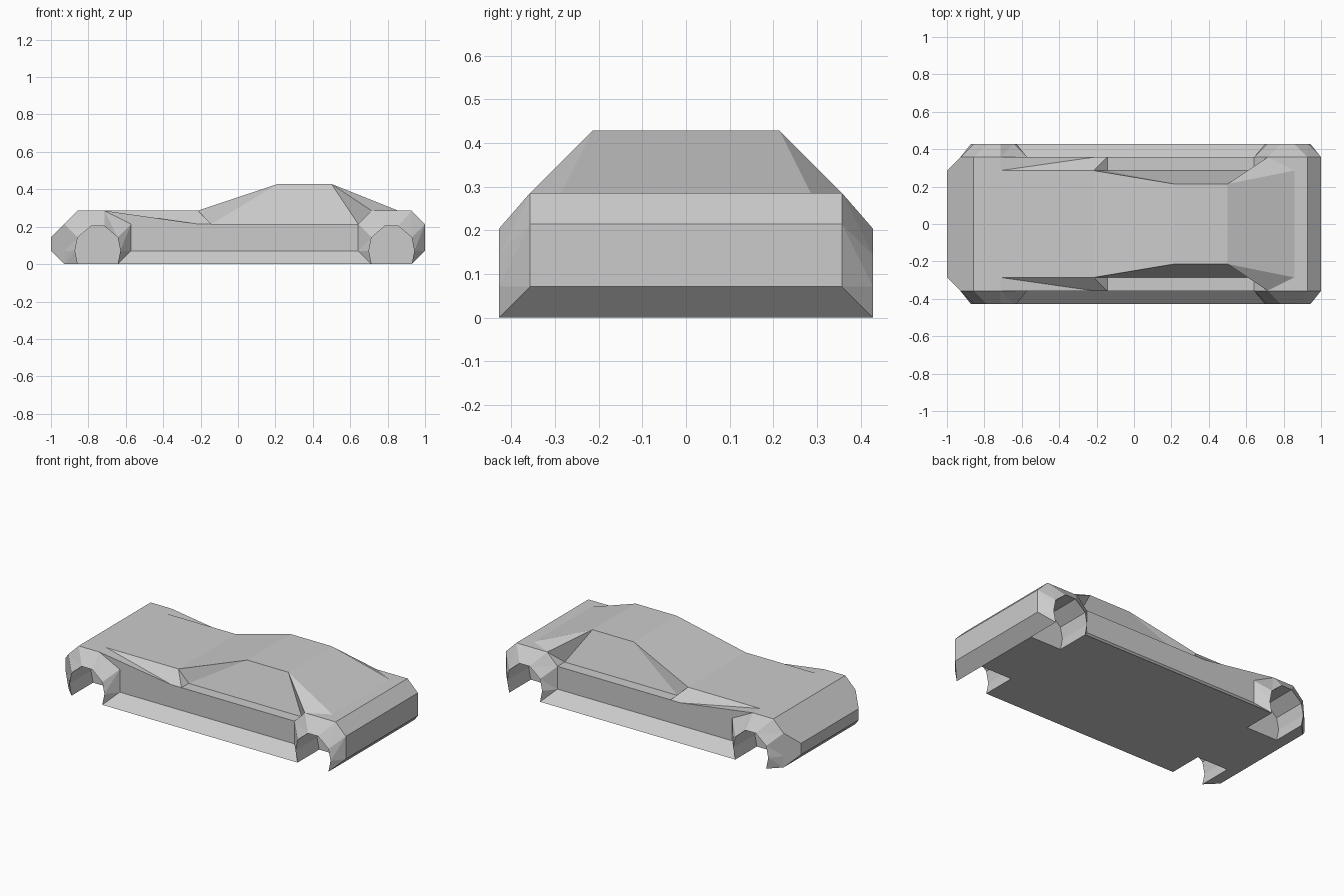
import bpy, bmesh
from mathutils import Vector

if "Cube" in bpy.data.objects:
    bpy.data.objects.remove(bpy.data.objects["Cube"])

U = 1 / 14          # modelling grid: the car is 28 units long
bm = bmesh.new()


def face(*pts):
    """One polygon in grid units (x, y, z)."""
    bm.faces.new([bm.verts.new(Vector(p) * U) for p in pts])


def sides(*pts):
    """The same polygon on the left and right of the car."""
    face(*pts)
    face(*[(x, -y, z) for x, y, z in reversed(pts)])


def ribbon(profile):
    """Cross-car strip from profile points (x, z, half width)."""
    for (x0, z0, w0), (x1, z1, w1) in zip(profile, profile[1:]):
        face((x0, -w0, z0), (x1, -w1, z1), (x1, w1, z1), (x0, w0, z0))


def wheel_arch(outer, opening):
    """Flare from the body out to the opening, then the inner well."""
    rim = [(x, 6, z) for x, z in opening]
    well = [(x, 3, z) for x, z in opening]
    for i in range(len(rim) - 1):
        sides(outer[i], outer[i + 1], rim[i + 1])
        sides(outer[i], rim[i + 1], rim[i])
        sides(rim[i], rim[i + 1], well[i + 1], well[i])
    sides(*well)


# nose and bonnet front
ribbon([(-13, 0, 5), (-14, 1, 4), (-14, 2, 4), (-12, 4, 5), (-10, 4, 5)])
# bonnet, windscreen, roof, rear window
ribbon([(-10, 4, 4), (-3, 4, 4), (3, 6, 3), (7, 6, 3), (12, 4, 4)])
# rear deck and tail
ribbon([(12, 4, 4), (13, 4, 5), (14, 3, 5), (14, 1, 5), (13, 0, 6)])

# nose corners
sides((-14, 4, 1), (-14, 4, 2), (-13, 5, 3), (-13, 5, 1))
sides((-14, 4, 2), (-12, 5, 4), (-13, 5, 3))
sides((-14, 4, 1), (-13, 5, 1), (-13, 5, 0))

# sills and doors
sides((-9, 6, 0), (10, 6, 0), (9, 5, 1), (-8, 5, 1))
sides((-8, 5, 1), (9, 5, 1), (9, 5, 3), (-8, 5, 3))

# front fender ramp and the tapered wedge beside the bonnet
A, B, C, D, E = (-10, 4, 4), (-3, 4, 4), (-2, 5, 3), (-3, 5, 3), (-2, 4, 3)
F, G = (-10, 5, 4), (-8, 5, 3)
sides(A, F, D)
sides(F, G, D)
sides(A, B, D)
sides(B, C, D)
sides(B, E, C)

# shelf under the side windows, side windows
R, S = (7, 3, 6), (9, 4, 3)
sides(C, E, S, (9, 5, 3))
sides(B, (3, 3, 6), E)
sides(E, (3, 3, 6), R, S)

# rear pillars and deck shoulders
H = (10, 5, 4)
sides(R, S, H)
sides(S, (9, 5, 3), H)
sides(R, H, (12, 4, 4))
sides(H, (12, 4, 4), (13, 5, 4))

# front and rear wheel arches
wheel_arch([(-13, 5, 0), (-13, 5, 1), (-13, 5, 3), (-12, 5, 4),
            (-10, 5, 4), (-8, 5, 3), (-8, 5, 1), (-9, 6, 0)],
           [(-12, 0), (-12.2, 1), (-12, 2), (-11, 2.85),
            (-10, 2.85), (-9, 2), (-8.8, 1), (-9, 0)])
wheel_arch([(10, 6, 0), (9, 5, 1), (9, 5, 3), (10, 5, 4),
            (13, 5, 4), (14, 5, 3), (14, 5, 1), (13, 6, 0)],
           [(10, 0), (9.8, 1), (10, 2), (11, 2.85),
            (12, 2.85), (13, 2), (13.2, 1), (13, 0)])

# floor with wheel notches
half = [(-13, 5), (-12, 6), (-12, 3), (-9, 3), (-9, 6),
        (10, 6), (10, 3), (13, 3), (13, 6)]
face(*[(x, y, 0) for x, y in half], *[(x, -y, 0) for x, y in reversed(half)])

# weld the panels into one shell
bmesh.ops.remove_doubles(bm, verts=bm.verts, dist=0.0005)
bmesh.ops.dissolve_degenerate(bm, edges=bm.edges, dist=0.0005)
bmesh.ops.recalc_face_normals(bm, faces=bm.faces)
mesh = bpy.data.meshes.new("car_body")
bm.to_mesh(mesh)
bm.free()
bpy.context.collection.objects.link(bpy.data.objects.new("car_body", mesh))
